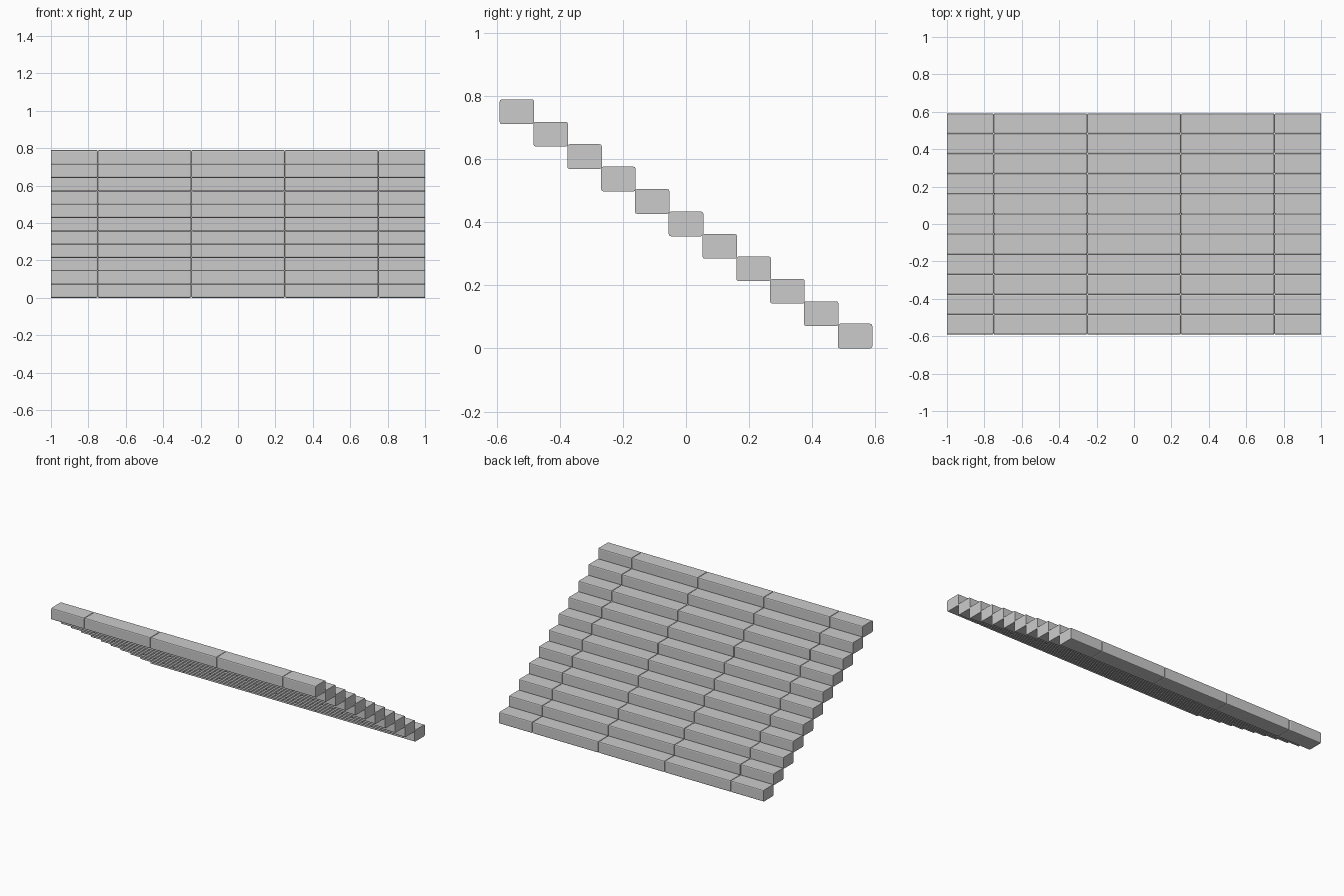
import bpy, bmesh
from mathutils import Matrix

if "Cube" in bpy.data.objects:
    bpy.data.objects.remove(bpy.data.objects["Cube"])

STEPS = 11
RUN, RISE = 0.1073, 0.0712       # spacing between steps
DEPTH, HEIGHT = 0.1095, 0.0785   # size of each stone
BEVEL = 0.007
JOINTS = [-1.0, -0.75, -0.25, 0.25, 0.75, 1.0]


def add_block(bm, x0, x1, y, z):
    """Stone block with softened edges; the outer stair ends stay cut flat."""
    m = Matrix.Translation(((x0 + x1) / 2, y, z)) @ Matrix.Diagonal((x1 - x0, DEPTH, HEIGHT, 1))
    verts = bmesh.ops.create_cube(bm, size=1, matrix=m)["verts"]
    edges = {e for v in verts for e in v.link_edges}
    soft = [e for e in edges if not all(abs(v.co.x) > 0.999 for v in e.verts)]
    bmesh.ops.bevel(bm, geom=soft, offset=BEVEL, segments=2, profile=0.5,
                    affect='EDGES', clamp_overlap=True)


# Each step is a row of blocks, descending towards the back
for i in range(STEPS):
    y = (i - (STEPS - 1) / 2) * RUN
    z = HEIGHT / 2 + (STEPS - 1 - i) * RISE
    bm = bmesh.new()
    for x0, x1 in zip(JOINTS, JOINTS[1:]):
        add_block(bm, x0, x1, y, z)
    name = f"stone_step_{STEPS - i:02d}"
    mesh = bpy.data.meshes.new(name)
    bm.to_mesh(mesh)
    bm.free()
    bpy.context.collection.objects.link(bpy.data.objects.new(name, mesh))
